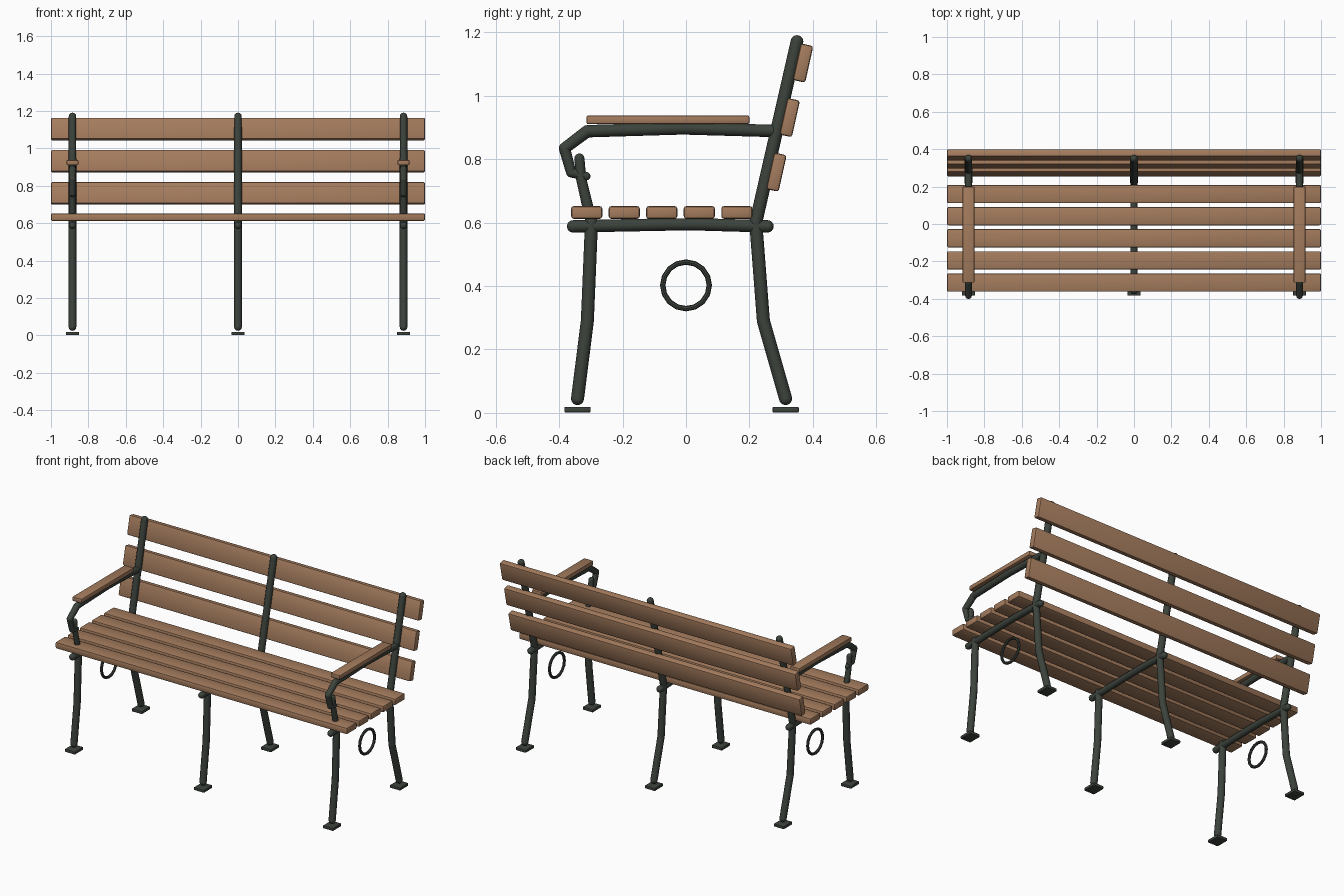
import bpy, bmesh, math
from mathutils import Vector, Matrix

if "Cube" in bpy.data.objects:
    bpy.data.objects.remove(bpy.data.objects["Cube"])


def material(name, rgb):
    m = bpy.data.materials.new(name)
    m.diffuse_color = (*rgb, 1)
    m.use_nodes = True
    m.node_tree.nodes["Principled BSDF"].inputs["Base Color"].default_value = m.diffuse_color
    return m


WOOD = material("wood", (0.37, 0.20, 0.11))
METAL = material("dark_metal", (0.045, 0.055, 0.045))


def finish(name, bm, mat):
    me = bpy.data.meshes.new(name)
    bm.to_mesh(me)
    bm.free()
    me.materials.append(mat)
    ob = bpy.data.objects.new(name, me)
    bpy.context.collection.objects.link(ob)
    bpy.ops.object.select_all(action='DESELECT')
    ob.select_set(True)
    bpy.context.view_layer.objects.active = ob
    bpy.ops.object.shade_smooth_by_angle(angle=math.radians(35))
    return ob


def board(name, centre, size, mat, bevel, tilt=0):
    """Box with softened edges, tilted about x."""
    bm = bmesh.new()
    bmesh.ops.create_cube(bm, size=1, matrix=Matrix.Diagonal((*size, 1)))
    bmesh.ops.bevel(bm, geom=bm.edges[:], offset=bevel, segments=2,
                    profile=0.5, affect='EDGES')
    bm.transform(Matrix.Translation(centre) @ Matrix.Rotation(tilt, 4, 'X'))
    return finish(name, bm, mat)


def rod(name, x, pts):
    """Round bar through (y, z, radius) points with ball joints and ends."""
    bm = bmesh.new()
    for y, z, r in pts:
        bmesh.ops.create_uvsphere(bm, u_segments=12, v_segments=8, radius=r,
                                  matrix=Matrix.Translation((x, y, z)))
    for (y0, z0, r0), (y1, z1, r1) in zip(pts, pts[1:]):
        a, b = Vector((x, y0, z0)), Vector((x, y1, z1))
        d = b - a
        rot = d.to_track_quat('Z', 'Y').to_matrix().to_4x4()
        bmesh.ops.create_cone(bm, cap_ends=False, segments=12, radius1=r0,
                              radius2=r1, depth=d.length,
                              matrix=Matrix.Translation((a + b) / 2) @ rot)
    return finish(name, bm, METAL)


def ring(name, x, z, major, minor, n=16, m=8):
    bm = bmesh.new()
    loops = []
    for i in range(n):
        a = 2 * math.pi * i / n
        loop = []
        for j in range(m):
            b = 2 * math.pi * j / m
            r = major + minor * math.cos(b)
            loop.append(bm.verts.new((x + minor * math.sin(b),
                                      r * math.cos(a), z + r * math.sin(a))))
        loops.append(loop)
    for i in range(n):
        p, q = loops[i], loops[(i + 1) % n]
        for j in range(m):
            k = (j + 1) % m
            bm.faces.new((p[j], q[j], q[k], p[k]))
    bmesh.ops.recalc_face_normals(bm, faces=bm.faces[:])
    return finish(name, bm, METAL)


# Seat and backrest slats
for i in range(5):
    board(f"seat_slat_{i + 1}", (0, -0.313 + 0.1183 * i, 0.632),
          (2, 0.098, 0.04), WOOD, 0.008)
for i in range(3):
    board(f"back_slat_{i + 1}", (0, 0.285 + 0.042 * i, 0.759 + 0.172 * i),
          (2, 0.04, 0.118), WOOD, 0.008, -math.radians(12.5))

# Three metal frames
R = 0.0205
for side, x in (("left", -0.885), ("middle", 0), ("right", 0.885)):
    rod(f"{side}_front_leg", x, [(-0.298, 0.60, R), (-0.311, 0.29, R), (-0.342, 0.045, R)])
    rod(f"{side}_back_leg", x, [(0.22, 0.60, R), (0.244, 0.29, R), (0.314, 0.045, R)])
    rod(f"{side}_back_post", x, [(0.22, 0.60, R), (0.35, 1.171, 0.02)])
    rod(f"{side}_seat_rail", x, [(-0.356, 0.588, 0.0195), (-0.05, 0.594, 0.0195),
                                 (0.05, 0.594, 0.0195), (0.257, 0.588, 0.0195)])
    for end, y in (("front", -0.342), ("back", 0.314)):
        board(f"{side}_{end}_foot", (x, y, 0.01), (0.07, 0.083, 0.018), METAL, 0.004)
    if x == 0:
        continue
    # Armrests and rings on the end frames only
    rod(f"{side}_arm_bar", x, [(0.27, 0.889, 0.0195), (-0.01, 0.897, 0.0195),
                               (-0.311, 0.888, 0.0195), (-0.383, 0.834, 0.018),
                               (-0.362, 0.758, 0.016), (-0.314, 0.746, 0.013)])
    rod(f"{side}_arm_post", x, [(-0.298, 0.60, 0.018), (-0.331, 0.74, 0.016),
                                (-0.336, 0.802, 0.016)])
    board(f"{side}_arm_rest", (x, -0.057, 0.924), (0.064, 0.514, 0.028), WOOD, 0.006)
    ring(f"{side}_ring", x, 0.402, 0.0735, 0.0085)
